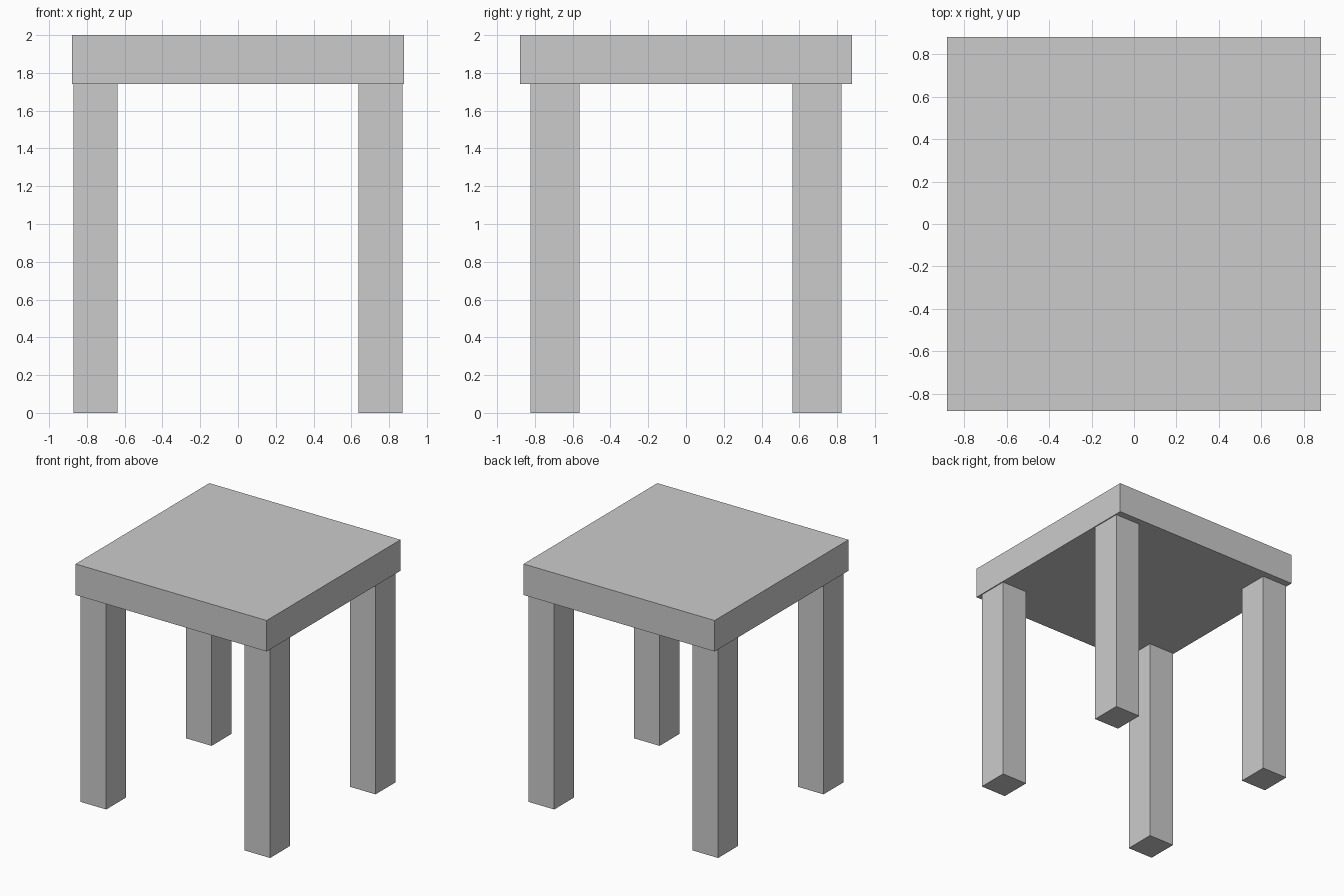
import bpy

if "Cube" in bpy.data.objects:
    bpy.data.objects.remove(bpy.data.objects["Cube"])


def box(name, lo, hi):
    """Axis-aligned box between two corners."""
    centre = [(a + b) / 2 for a, b in zip(lo, hi)]
    bpy.ops.mesh.primitive_cube_add(size=1, location=centre)
    obj = bpy.context.object
    obj.name = name
    obj.scale = [b - a for a, b in zip(lo, hi)]
    bpy.ops.object.transform_apply(location=False, rotation=False, scale=True)
    return obj


SEAT_HALF = 0.88
SEAT_BOTTOM = 1.742
LEG_X = (0.637, 0.872)
LEG_Y = (0.563, 0.823)

# Square seat slab
box("seat", (-SEAT_HALF, -SEAT_HALF, SEAT_BOTTOM), (SEAT_HALF, SEAT_HALF, 2.0))

# Four straight legs, mirrored to each corner
for y_name, sy in (("front", -1), ("back", 1)):
    for x_name, sx in (("left", -1), ("right", 1)):
        xs = sorted(sx * v for v in LEG_X)
        ys = sorted(sy * v for v in LEG_Y)
        box(f"{y_name}_{x_name}_leg", (xs[0], ys[0], 0), (xs[1], ys[1], SEAT_BOTTOM))
